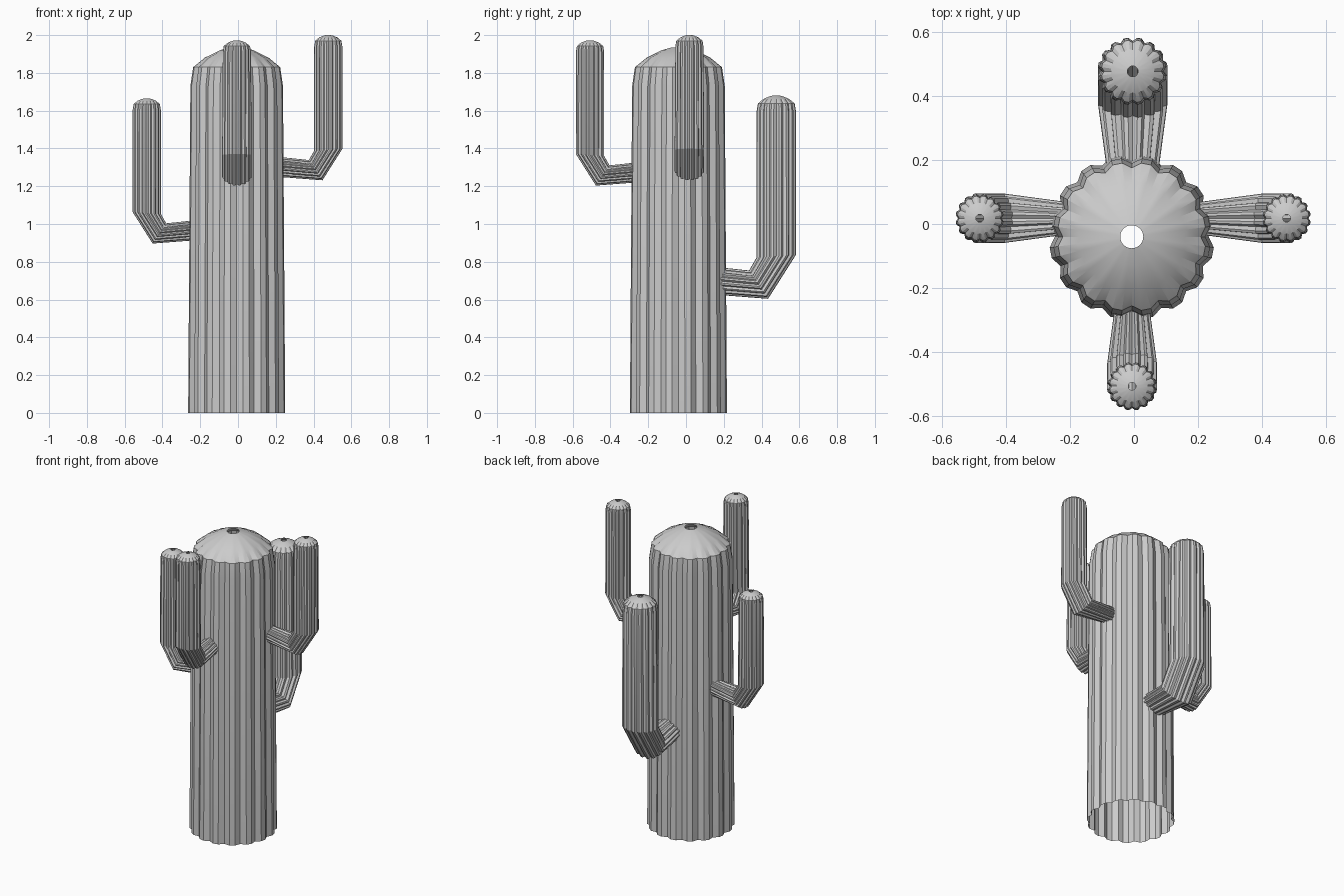
import bpy, bmesh, math
from mathutils import Vector

cube = bpy.data.objects.get("Cube")
if cube:
    bpy.data.objects.remove(cube, do_unlink=True)

GREY = (0.6, 0.6, 0.6, 1)
mat = bpy.data.materials.new("plain grey")
mat.use_nodes = True
mat.diffuse_color = GREY
mat.node_tree.nodes["Principled BSDF"].inputs["Base Color"].default_value = GREY

RIBS, STEPS = 16, 3
N = RIBS * STEPS


def ribbed_tube(name, rings, place):
    """Loft open rings: (centre, in-plane half axis, sideways radius, groove depth)."""
    bm = bmesh.new()
    loops = []
    for centre, axis, side, depth in rings:
        loop = []
        for i in range(N):
            a = math.tau * i / N
            # rounded ribs with a sharp valley between neighbours
            f = 1 - depth * (1 - math.sin(math.pi * (i % STEPS) / STEPS))
            p = Vector(centre) + f * (Vector(axis) * math.cos(a)
                                      + Vector((0, side, 0)) * math.sin(a))
            loop.append(bm.verts.new(place(p)))
        loops.append(loop)
    for low, high in zip(loops, loops[1:]):
        for i in range(N):
            j = (i + 1) % N
            bm.faces.new((low[i], low[j], high[j], high[i]))
    mesh = bpy.data.meshes.new(name)
    bm.to_mesh(mesh)
    bm.free()
    mesh.materials.append(mat)
    obj = bpy.data.objects.new(name, mesh)
    bpy.context.collection.objects.link(obj)
    bpy.ops.object.select_all(action="DESELECT")
    obj.select_set(True)
    bpy.context.view_layer.objects.active = obj
    bpy.ops.object.shade_smooth_by_angle(angle=math.radians(20))
    return obj


def level(z, r, depth):
    return ((0, 0, z), (r, 0, 0), r, depth)


# Trunk: slight taper, rounded shoulder, shallow dome with an open tip
trunk_rings = [level(0, 0.262, 0.08), level(1.73, 0.25, 0.08), level(1.83, 0.235, 0.08),
               level(1.88, 0.172, 0.05), level(1.92, 0.09, 0.02), level(1.935, 0.036, 0)]
ribbed_tube("trunk", trunk_rings, lambda p: p + Vector((-0.007, -0.04, 0)))

# Arm: stub from the trunk, mitred elbow, upright column, domed open tip
arm_rings = [((-0.29, 0, -0.695), (0, 0, -0.055), 0.05, 0.14),
             ((-0.067, 0, -0.715), (0.037, 0, -0.055), 0.08, 0.14),
             ((0, 0, -0.607), (0.077, 0, 0.006), 0.08, 0.12),
             level(-0.06, 0.076, 0.1), level(-0.03, 0.071, 0.1),
             level(-0.013, 0.05, 0.05), level(-0.003, 0.026, 0.02), level(0, 0.012, 0)]


def arm(name, x, y, top, turn, scale=1.0):
    c, s = math.cos(turn), math.sin(turn)
    ribbed_tube(name, arm_rings, lambda p: Vector((
        x + scale * (p.x * c - p.y * s), y + scale * (p.x * s + p.y * c), top + scale * p.z)))


arm("left_arm", 0.478, 0.018, 2.0, 0)
arm("right_arm", -0.483, 0.018, 1.665, math.pi)
arm("front_arm", -0.006, -0.508, 1.972, -math.pi / 2)
arm("back_arm", -0.004, 0.478, 1.68, math.pi / 2, 1.4)
